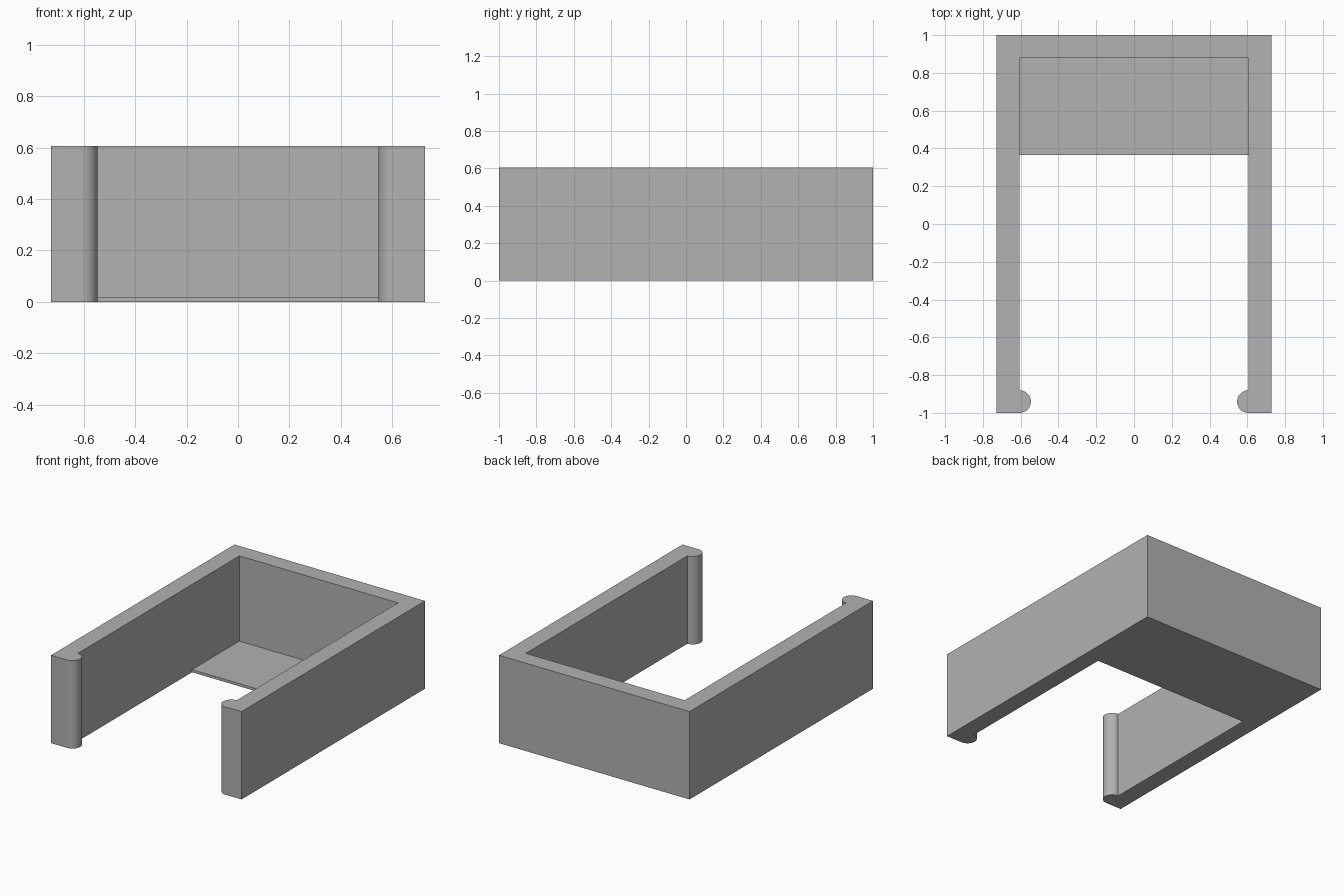
import bpy, bmesh
from math import sin, cos, pi, radians

cube = bpy.data.objects.get("Cube")
if cube:
    bpy.data.objects.remove(cube, do_unlink=True)

HALF_W, INNER_W = 0.727, 0.606     # outer and inner half widths
BACK_IN = 0.88                     # inner face of the back wall
HEIGHT = 0.606
BEAD_R, BEAD_Y = 0.06, -0.94       # rounded lip at the arm ends
FLOOR_FRONT, FLOOR_T = 0.364, 0.018

grey = bpy.data.materials.new("plain grey")
grey.use_nodes = True
color = (0.445, 0.445, 0.445, 1)
grey.diffuse_color = color
grey.node_tree.nodes["Principled BSDF"].inputs["Base Color"].default_value = color


def extrude_outline(name, outline, height):
    """Raise a flat outline, drawn counter-clockwise, into a solid on z = 0."""
    bm = bmesh.new()
    base = bm.faces.new([bm.verts.new((x, y, 0)) for x, y in outline])
    top = bmesh.ops.extrude_face_region(bm, geom=[base])["geom"]
    bmesh.ops.translate(bm, vec=(0, 0, height),
                        verts=[g for g in top if isinstance(g, bmesh.types.BMVert)])
    bmesh.ops.recalc_face_normals(bm, faces=bm.faces)
    mesh = bpy.data.meshes.new(name)
    bm.to_mesh(mesh)
    bm.free()
    mesh.materials.append(grey)
    obj = bpy.data.objects.new(name, mesh)
    bpy.context.collection.objects.link(obj)
    return obj


# U-shaped wall: the left half outline, ending in a half-round lip, then mirrored
STEPS = 24
lip = [(INNER_W - BEAD_R * sin(pi * i / STEPS), BEAD_Y - BEAD_R * cos(pi * i / STEPS))
       for i in range(STEPS + 1)]
left = [(INNER_W, BACK_IN)] + lip[::-1] + [(HALF_W, -1), (HALF_W, 1)]
right = [(-x, y) for x, y in reversed(left)]
wall = extrude_outline("u_shaped_wall", left + right, HEIGHT)

bpy.ops.object.select_all(action="DESELECT")
wall.select_set(True)
bpy.context.view_layer.objects.active = wall
bpy.ops.object.shade_smooth_by_angle(angle=radians(30))

# Thin floor plate at the back
extrude_outline("floor_plate", [(-INNER_W, FLOOR_FRONT), (INNER_W, FLOOR_FRONT),
                                (INNER_W, BACK_IN), (-INNER_W, BACK_IN)], FLOOR_T)
